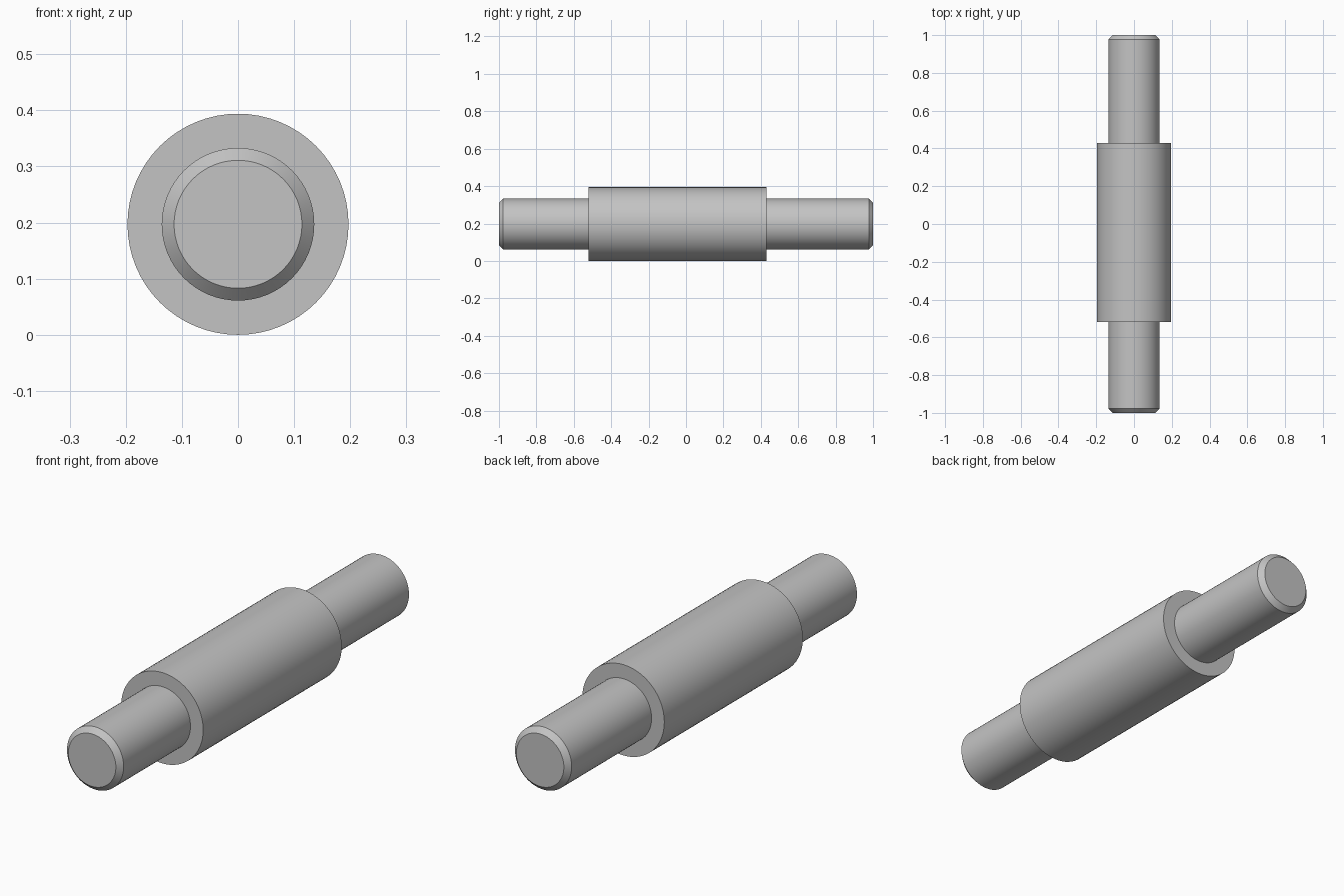
import bpy, bmesh, math
from mathutils import Vector

cube = bpy.data.objects.get("Cube")
if cube:
    bpy.data.objects.remove(cube, do_unlink=True)

SLEEVE_R, SHAFT_R, CHAMFER = 0.197, 0.136, 0.022
SLEEVE_FRONT, SLEEVE_BACK = -0.52, 0.43
SEGMENTS = 64

steel = bpy.data.materials.new("grey_steel")
steel.use_nodes = True
colour = (0.55, 0.55, 0.55, 1)
steel.diffuse_color = colour
steel.node_tree.nodes["Principled BSDF"].inputs["Base Color"].default_value = colour


def lathe(name, profile):
    """Spin (y, radius) points about the y axis, resting on the ground."""
    bm = bmesh.new()
    verts = [bm.verts.new((0, y, r)) for y, r in profile]
    edges = [bm.edges.new(pair) for pair in zip(verts, verts[1:])]
    bmesh.ops.spin(bm, geom=verts + edges, cent=(0, 0, 0), axis=(0, 1, 0),
                   angle=math.tau, steps=SEGMENTS, use_merge=True)
    bmesh.ops.remove_doubles(bm, verts=bm.verts, dist=1e-5)
    # Single flat disc on each end
    for end in (-1, 1):
        cap = [f for f in bm.faces if all(abs(v.co.y - end) < 1e-4 for v in f.verts)]
        bmesh.ops.dissolve_faces(bm, faces=cap, use_verts=True)
    bmesh.ops.recalc_face_normals(bm, faces=bm.faces)
    bmesh.ops.translate(bm, verts=bm.verts, vec=Vector((0, 0, SLEEVE_R)))
    mesh = bpy.data.meshes.new(name)
    bm.to_mesh(mesh)
    bm.free()
    mesh.materials.append(steel)
    obj = bpy.data.objects.new(name, mesh)
    bpy.context.collection.objects.link(obj)
    bpy.ops.object.select_all(action='DESELECT')
    obj.select_set(True)
    bpy.context.view_layer.objects.active = obj
    bpy.ops.object.shade_smooth_by_angle(angle=math.radians(30))


# Chamfered shaft with a thick offset middle section
lathe("stepped_shaft", [
    (-1, 0), (-1, SHAFT_R - CHAMFER), (-1 + CHAMFER, SHAFT_R),
    (SLEEVE_FRONT, SHAFT_R), (SLEEVE_FRONT, SLEEVE_R),
    (SLEEVE_BACK, SLEEVE_R), (SLEEVE_BACK, SHAFT_R),
    (1 - CHAMFER, SHAFT_R), (1, SHAFT_R - CHAMFER), (1, 0),
])
